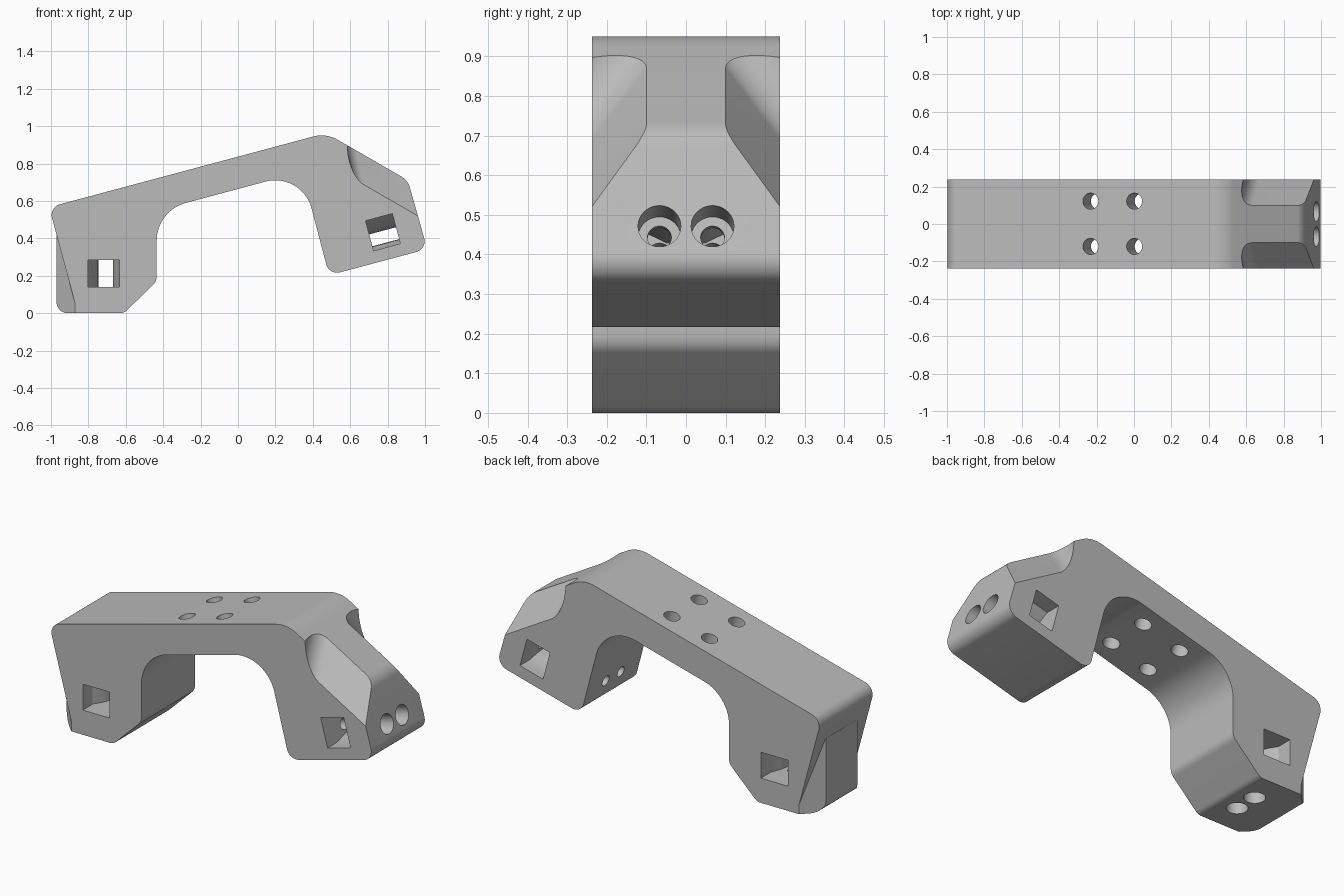
import bpy, bmesh
from math import sin, cos, tan, pi, radians
from mathutils import Vector as V

if "Cube" in bpy.data.objects:
    bpy.data.objects.remove(bpy.data.objects["Cube"], do_unlink=True)

HALF = 0.238
TILT = radians(15)
ALONG = V((cos(TILT), 0, sin(TILT)))
UP = V((-sin(TILT), 0, cos(TILT)))
Y = V((0, 1, 0))


def loft(name, rings):
    """Closed solid through matching rings of points."""
    bm = bmesh.new()
    loops = [[bm.verts.new(p) for p in ring] for ring in rings]
    n = len(loops[0])
    for a, b in zip(loops, loops[1:]):
        for i in range(n):
            j = (i + 1) % n
            bm.faces.new((a[i], a[j], b[j], b[i]))
    bm.faces.new(loops[0][::-1])
    bm.faces.new(loops[-1])
    bmesh.ops.recalc_face_normals(bm, faces=bm.faces)
    mesh = bpy.data.meshes.new(name)
    bm.to_mesh(mesh)
    bm.free()
    ob = bpy.data.objects.new(name, mesh)
    bpy.context.collection.objects.link(ob)
    return ob


def rounded(corners, steps=14):
    """Outline with each (x, z, radius) corner rounded."""
    out = []
    for i, (x, z, r) in enumerate(corners):
        p = V((x, z))
        if r == 0:
            out.append(p)
            continue
        a = (V(corners[i - 1][:2]) - p).normalized()
        b = (V(corners[(i + 1) % len(corners)][:2]) - p).normalized()
        half = a.angle(b) / 2
        centre = p + (a + b).normalized() * r / sin(half)
        start = p + a * r / tan(half) - centre
        end = p + b * r / tan(half) - centre
        for k in range(steps + 1):
            t = k / steps
            sweep = pi - 2 * half
            out.append(centre + (start * sin((1 - t) * sweep) + end * sin(t * sweep)) / sin(sweep))
    return out


def slab(name, outline, half=HALF):
    return loft(name, [[V((p.x, y, p.y)) for p in outline] for y in (-half, half)])


def rod(name, start, axis, length, radius):
    side = axis.cross(Y).normalized()
    if abs(axis.y) > 0.9:
        side = V((1, 0, 0))
    other = axis.cross(side)
    ring = [side * cos(k * pi / 20) * radius + other * sin(k * pi / 20) * radius for k in range(40)]
    return loft(name, [[start + axis * d + p for p in ring] for d in (0, length)])


def combine(target, tool, mode="DIFFERENCE"):
    tool.hide_render = True
    mod = target.modifiers.new("cut", "BOOLEAN")
    mod.operation, mod.solver, mod.object = mode, "EXACT", tool
    bpy.context.view_layer.objects.active = target
    bpy.ops.object.modifier_apply(modifier=mod.name)
    bpy.data.objects.remove(tool, do_unlink=True)


# Arched body
body = slab("bracket_body", rounded([
    (-0.857, 0, 0), (-0.61, 0, 0.05), (-0.435, 0.17, 0.06), (-0.435, 0.548, 0.21),
    (0.342, 0.756, 0.2), (0.487, 0.203, 0.06), (1.012, 0.343, 0.06),
    (0.908, 0.711, 0.1), (0.471, 0.963, 0.17), (-1.01, 0.567, 0.06)]))

# Upright foot block with chamfered rear edges
foot = slab("foot_block", rounded([
    (-0.97, 0.415, 0), (-0.97, 0, 0.06), (-0.68, 0, 0), (-0.68, 0.42, 0)]))
for s in (-1, 1):
    tri = [(-1.1, s * 0.01), (-0.77, s * 0.34), (-1.1, s * 0.34)]
    combine(foot, loft("chamfer_cutter", [[V((x, y, z)) for x, y in tri] for z in (-0.2, 0.7)]))
combine(body, foot, "UNION")

# Sloped side cuts that leave a central ridge
U = V((cos(pi / 6), 0, -sin(pi / 6)))
M = V((sin(pi / 6), 0, cos(pi / 6)))
R = 0.12
path = [(1, 0)] + [(-R * sin(k * pi / 32), R - R * cos(k * pi / 32)) for k in range(17)]
path += [(-R, 0.5), (1, 0.5)]
for s in (-1, 1):
    root = V((0.632, s * 0.1, 0.87))
    N = (M + Y * s).normalized()
    T = (Y * s - M).normalized() + U * 0.65
    combine(body, loft("ridge_cutter", [[root + U * u + N * n + T * t for u, n in path]
                                        for t in (-0.6, 0.5)]))


# Square windows, narrowing toward the middle
def window(centre, ax, az, half_x, half_z, shrink):
    x0, x1, z0, z1 = shrink
    rings = []
    for k in range(-6, 7):
        f = max(0, 1 - (k / 3) ** 2)
        xs = (-half_x + x0 * f, half_x - x1 * f)
        zs = (-half_z + z0 * f, half_z - z1 * f)
        rings.append([centre + Y * k * 0.05 + ax * xs[i] + az * zs[j]
                      for i, j in ((0, 0), (1, 0), (1, 1), (0, 1))])
    combine(body, loft("window_cutter", rings))


window(V((-0.717, 0, 0.212)), V((1, 0, 0)), V((0, 0, 1)), 0.084, 0.073, (0.055, 0.035, 0, 0))
window(V((0.775, 0, 0.433)), ALONG, UP, 0.074, 0.083, (0, 0, 0.025, 0.075))

# Counterbored screw holes in both feet
for s in (-1, 1):
    for start, axis, length in ((V((0.97, s * 0.067, 0.47)), -ALONG, 0.75),
                                (V((-0.717, s * 0.067, 0)), V((0, 0, 1)), 0.38)):
        combine(body, rod("counterbore_cutter", start - axis * 0.1, axis, 0.205, 0.054))
        combine(body, rod("bore_cutter", start, axis, length, 0.03))

# Four mounting holes through the bridge
for x in (-0.232, 0.002):
    for y in (-0.12, 0.122):
        top = V((x, y, 0.58 + 0.268 * (x + 0.96)))
        combine(body, rod("mount_hole_cutter", top + UP * 0.1, -UP, 0.5, 0.043))

# Plain grey finish
grey = bpy.data.materials.new("light_grey")
grey.use_nodes = True
colour = (0.5, 0.5, 0.5, 1)
grey.diffuse_color = colour
grey.node_tree.nodes["Principled BSDF"].inputs["Base Color"].default_value = colour
body.data.materials.clear()
body.data.materials.append(grey)
for f in body.data.polygons:
    f.material_index = 0
bpy.ops.object.select_all(action="DESELECT")
body.select_set(True)
bpy.context.view_layer.objects.active = body
bpy.ops.object.shade_smooth_by_angle(angle=radians(30))
